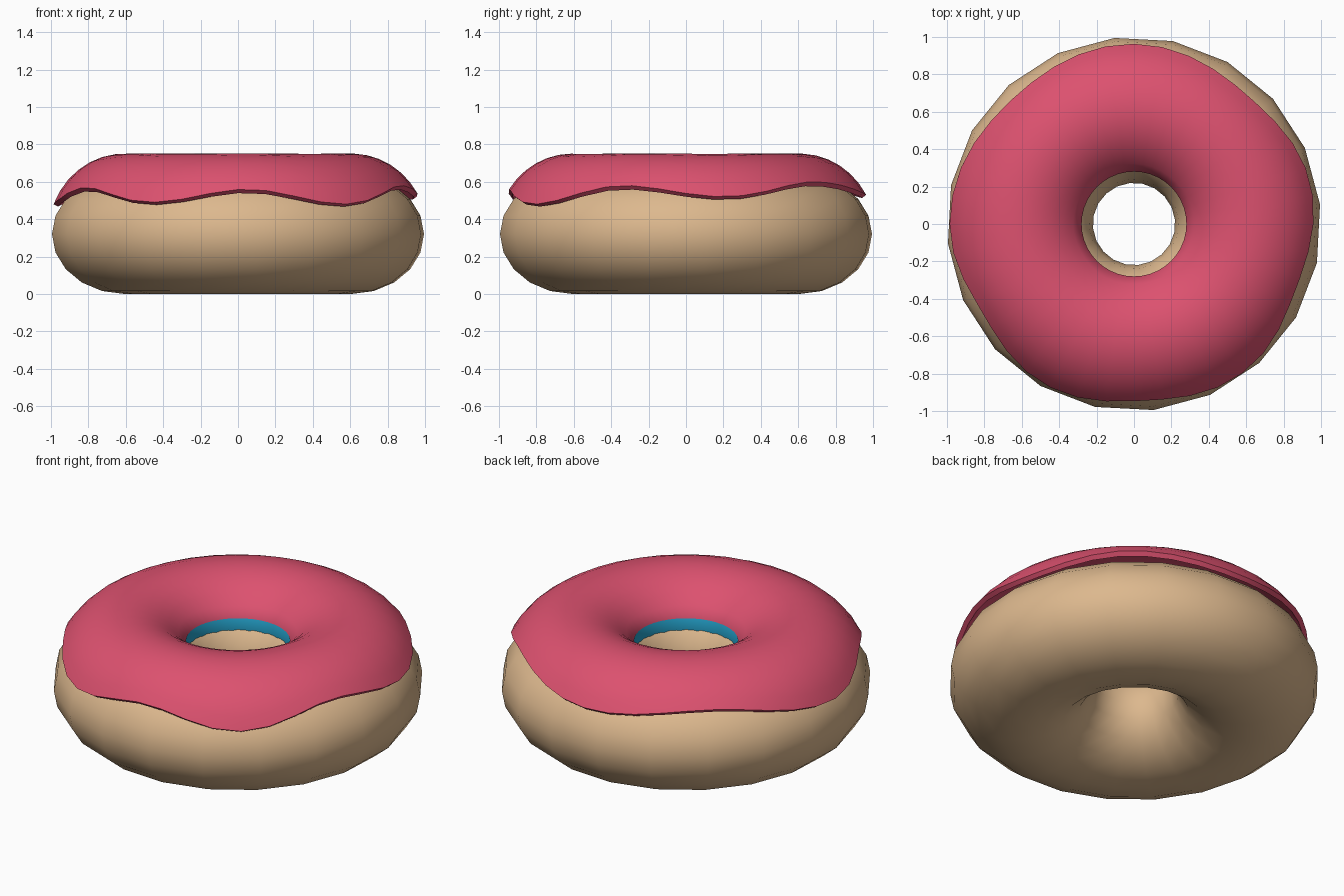
import bpy, bmesh, math
from math import sin, cos, pi, tau, radians

if "Cube" in bpy.data.objects:
    bpy.data.objects.remove(bpy.data.objects["Cube"])


def material(name, rgb):
    m = bpy.data.materials.new(name)
    m.diffuse_color = (*rgb, 1)
    m.use_nodes = True
    m.node_tree.nodes["Principled BSDF"].inputs["Base Color"].default_value = m.diffuse_color
    return m


dough_mat = material("golden dough", (0.72, 0.48, 0.27))
icing_mat = material("pink icing", (0.72, 0.083, 0.16))
rim_mat = material("blue rim", (0.017, 0.35, 0.58))

R, ZC = 0.61, 0.32          # ring radius and height of the widest line


def lathe(name, profiles, angles, mats, rim_row=None):
    """Close a set of closed cross-sections into a ring."""
    bm = bmesh.new()
    rows = [[bm.verts.new((r * cos(a), r * sin(a), z)) for r, z in p]
            for p, a in zip(profiles, angles)]
    n, m = len(rows), len(rows[0])
    for i in range(n):
        p, q = rows[i], rows[(i + 1) % n]
        for j in range(m):
            k = (j + 1) % m
            f = bm.faces.new((p[j], q[j], q[k], p[k]))
            f.material_index = 1 if j == rim_row else 0
    bmesh.ops.recalc_face_normals(bm, faces=bm.faces[:])
    me = bpy.data.meshes.new(name)
    bm.to_mesh(me)
    bm.free()
    ob = bpy.data.objects.new(name, me)
    bpy.context.collection.objects.link(ob)
    for mt in mats:
        me.materials.append(mt)
    bpy.ops.object.select_all(action='DESELECT')
    ob.select_set(True)
    bpy.context.view_layer.objects.active = ob
    bpy.ops.object.shade_smooth_by_angle(angle=radians(45))
    return ob


# Dough: squashed 20 x 20 ring
N = 20
section = [(R + 0.39 * cos(tau * j / N), ZC + 0.32 * sin(tau * j / N))
           for j in range(N)]
lathe("dough", [section] * N, [radians(6) + tau * i / N for i in range(N)],
      [dough_mat])

# Icing: height of the wavy outer edge by direction in degrees
EDGE = [(-150, 0.57), (-118, 0.49), (-87, 0.56), (-55, 0.48), (-21, 0.58),
        (12, 0.52), (48, 0.60), (92, 0.53), (132, 0.58), (180, 0.48),
        (210, 0.57)]


def edge_height(deg):
    for (a, za), (b, zb) in zip(EDGE, EDGE[1:]):
        if a <= deg <= b:
            s = (1 - cos(pi * (deg - a) / (b - a))) / 2
            return za + (zb - za) * s


def icing_section(deg):
    t_out = math.asin((edge_height(deg) - ZC) / 0.43)
    t_in = pi - math.acos(0.33 / 0.40)
    steps = 12
    top, under = [], []
    for j in range(steps + 1):
        t = t_in + (t_out - t_in) * j / steps
        rx = 0.405 if t < pi / 2 else 0.40
        top.append((R + rx * cos(t), ZC + 0.43 * sin(t)))
        under.append((R + (rx - 0.025) * cos(t), ZC + 0.395 * sin(t)))
    under[0] = (0.283, 0.49)      # inner rim drops onto the dough
    return top + under[::-1]


M = 40
degs = [-150 + 6 + 360 * i / M for i in range(M)]
sections = [icing_section(d) for d in degs]
lathe("icing", sections, [radians(d) for d in degs], [icing_mat, rim_mat],
      rim_row=len(sections[0]) - 1)
